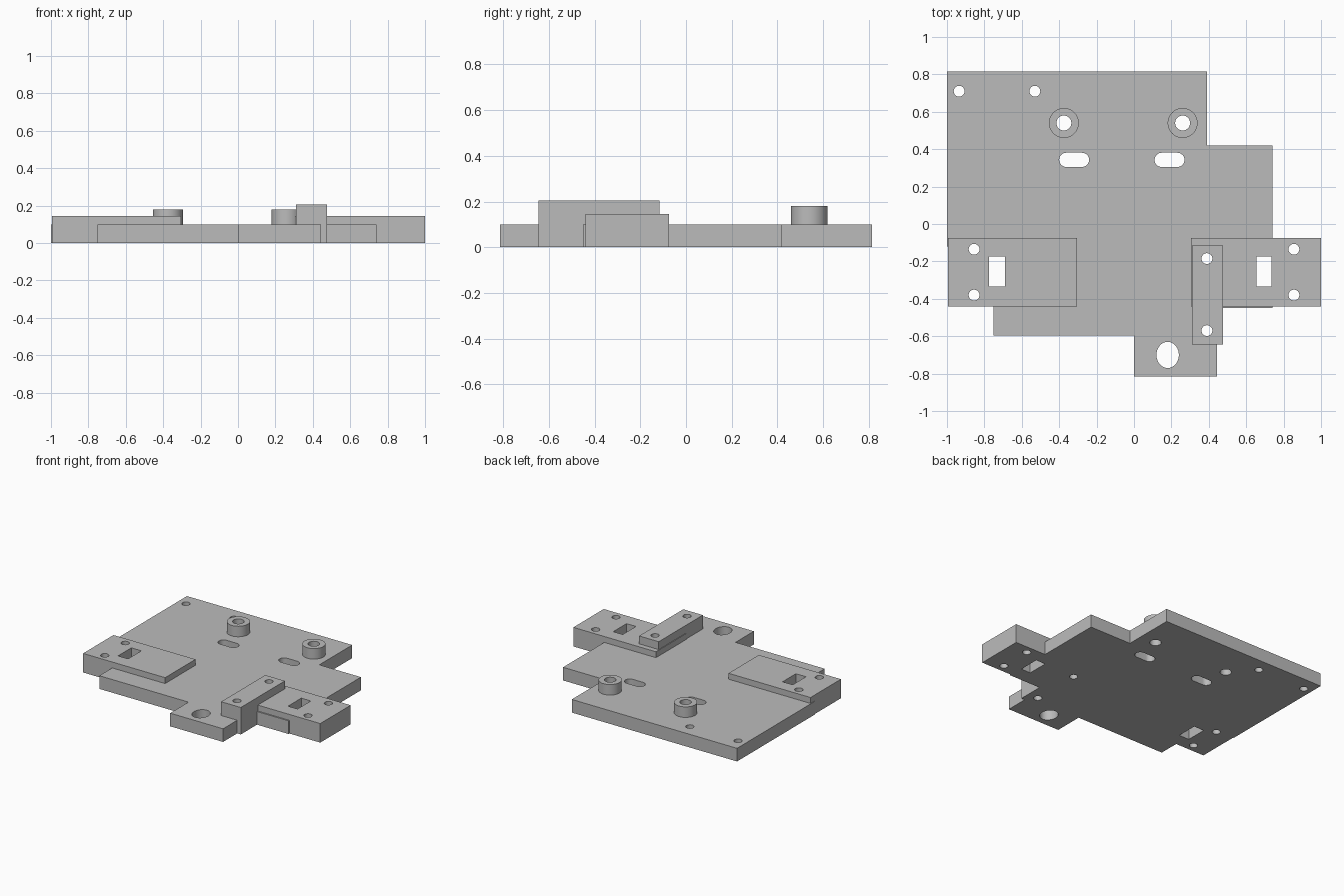
import bpy
import bmesh
from math import cos, sin, pi

cube = bpy.data.objects.get("Cube")
if cube:
    bpy.data.objects.remove(cube, do_unlink=True)

grey = bpy.data.materials.new("plain grey")
grey.use_nodes = True
color = (0.5, 0.5, 0.5, 1)
grey.diffuse_color = color
grey.node_tree.nodes["Principled BSDF"].inputs["Base Color"].default_value = color


def rect(x0, x1, y0, y1):
    return [(x0, y0), (x1, y0), (x1, y1), (x0, y1)]


def oval(x, y, rx, ry, sides=32):
    steps = [2 * pi * i / sides for i in range(sides)]
    return [(x + rx * cos(a), y + ry * sin(a)) for a in steps]


def slot(x, y, half, r, sides=32):
    # Round-ended slot: a circle pulled apart along x
    pts = []
    for side, start in ((1, -pi / 2), (-1, pi / 2)):
        for i in range(sides // 2 + 1):
            a = start + 2 * pi * i / sides
            pts.append((x + side * half + r * cos(a), y + r * sin(a)))
    return pts


def prisms(name, outlines, z0, z1):
    bm = bmesh.new()
    for outline in outlines:
        low = [bm.verts.new((x, y, z0)) for x, y in outline]
        high = [bm.verts.new((x, y, z1)) for x, y in outline]
        bm.faces.new(low[::-1])
        bm.faces.new(high)
        for i in range(len(low)):
            j = (i + 1) % len(low)
            bm.faces.new((low[i], low[j], high[j], high[i]))
    mesh = bpy.data.meshes.new(name)
    bm.to_mesh(mesh)
    bm.free()
    obj = bpy.data.objects.new(name, mesh)
    bpy.context.collection.objects.link(obj)
    mesh.materials.append(grey)
    return obj


BASE, PAD, BAR, BOSS = 0.1, 0.145, 0.205, 0.18
boss_spots = [(-0.375, 0.54), (0.26, 0.54)]

# Base plate with its side ears and front tab
plate_outline = [
    (0, -0.815), (0.445, -0.815), (0.445, -0.645), (0.475, -0.645),
    (0.475, -0.45), (0.74, -0.45), (0.74, -0.44), (1, -0.44),
    (1, -0.075), (0.74, -0.075), (0.74, 0.42), (0.39, 0.42),
    (0.39, 0.815), (-1, 0.815), (-1, -0.12), (-0.995, -0.12),
    (-0.995, -0.44), (-0.75, -0.44), (-0.75, -0.595), (0, -0.595)]
parts = [prisms("base_plate", [plate_outline], 0, BASE)]

# Raised pads, mounting bar and round bosses
parts.append(prisms("right_pad", [rect(-0.995, -0.305, -0.44, -0.075)], BASE, PAD))
parts.append(prisms("left_pad", [rect(0.305, 1, -0.44, -0.075)], BASE, PAD))
parts.append(prisms("mounting_bar", [rect(0.31, 0.475, -0.645, -0.115)], BASE, BAR))
for side, (x, y) in zip(("right", "left"), boss_spots):
    parts.append(prisms(side + "_boss", [oval(x, y, 0.08, 0.08, 48)], BASE, BOSS))

# Through holes: screws, bosses, slots, windows and the tab hole
screws = [(-0.935, 0.71), (-0.53, 0.71), (0.39, -0.185), (0.39, -0.57)]
screws += [(s * 0.855, y) for s in (-1, 1) for y in (-0.135, -0.38)]
holes = [oval(x, y, 0.029, 0.029) for x, y in screws]
holes += [oval(x, y, 0.04, 0.04) for x, y in boss_spots]
holes += [slot(x, 0.343, 0.042, 0.038) for x in (-0.32, 0.19)]
holes += [rect(-0.775, -0.69, -0.335, -0.175), rect(0.655, 0.735, -0.335, -0.175)]
holes.append(oval(0.18, -0.7, 0.06, 0.07))
cutter = prisms("hole_cutter", holes, -0.1, 0.4)
cutter.hide_render = True

for part in parts:
    cut = part.modifiers.new("holes", "BOOLEAN")
    cut.operation = "DIFFERENCE"
    cut.solver = "EXACT"
    cut.object = cutter
    bpy.ops.object.select_all(action="DESELECT")
    part.select_set(True)
    bpy.context.view_layer.objects.active = part
    bpy.ops.object.modifier_apply(modifier=cut.name)
    bpy.ops.object.shade_smooth_by_angle(angle=pi / 6)

bpy.data.objects.remove(cutter, do_unlink=True)
